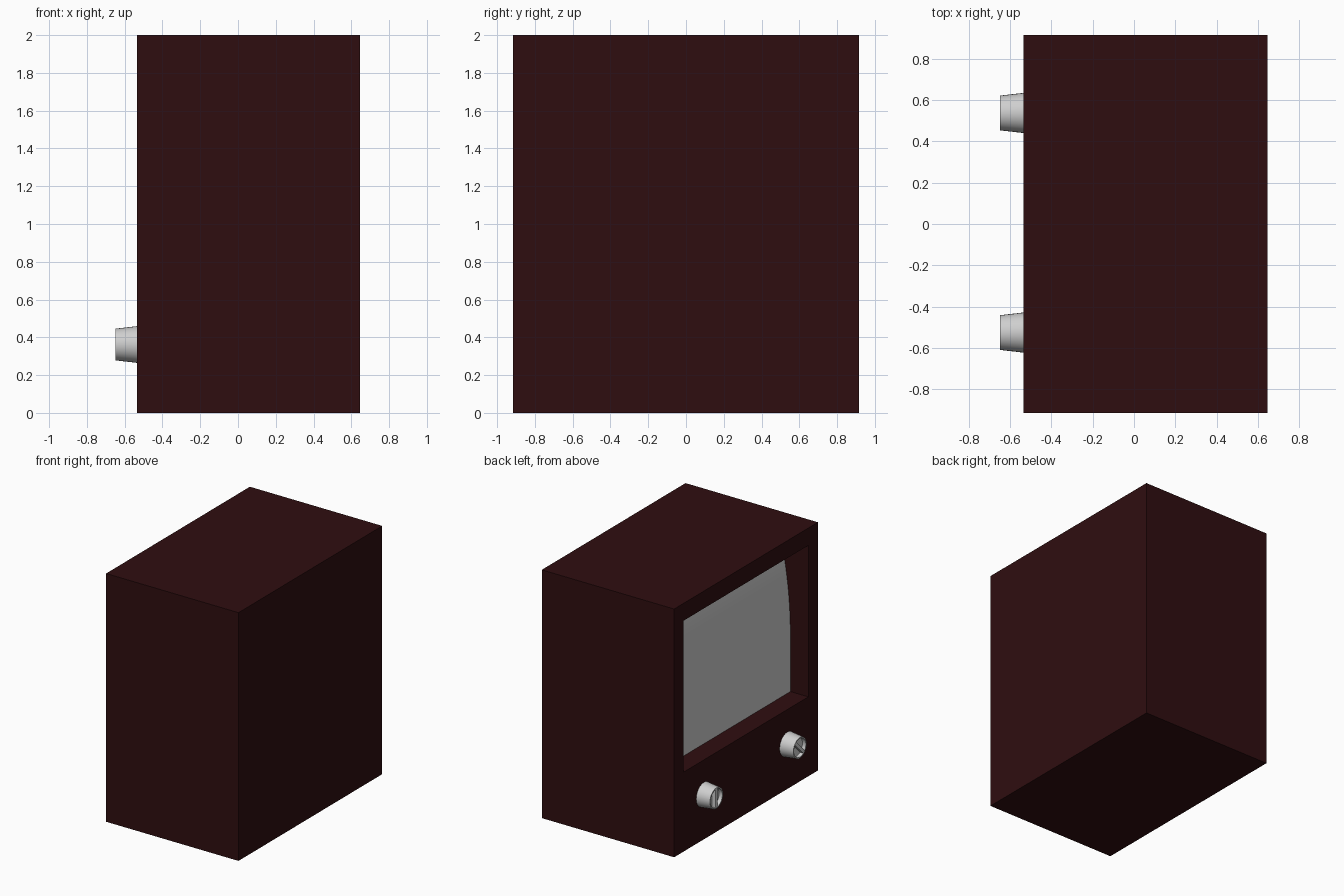
import bpy, bmesh, math
from mathutils import Matrix, Vector

if "Cube" in bpy.data.objects:
    bpy.data.objects.remove(bpy.data.objects["Cube"])

FRONT_X = -0.535          # cabinet face that carries the screen


def material(name, rgb):
    m = bpy.data.materials.new(name)
    m.diffuse_color = (*rgb, 1)
    m.use_nodes = True
    m.node_tree.nodes["Principled BSDF"].inputs["Base Color"].default_value = m.diffuse_color
    return m


MAROON = material("dark maroon", (0.028, 0.0042, 0.005))
GREY = material("light grey", (0.62, 0.62, 0.62))


def finish(bm, name, mat, smooth=False):
    bmesh.ops.recalc_face_normals(bm, faces=bm.faces)
    mesh = bpy.data.meshes.new(name)
    bm.to_mesh(mesh)
    bm.free()
    mesh.materials.append(mat)
    ob = bpy.data.objects.new(name, mesh)
    bpy.context.collection.objects.link(ob)
    if smooth:
        bpy.context.view_layer.objects.active = ob
        ob.select_set(True)
        bpy.ops.object.shade_smooth_by_angle(angle=math.radians(30))
        ob.select_set(False)
    return ob


# Cabinet: a box with a deep rectangular opening in its -x face
bm = bmesh.new()
bmesh.ops.create_cube(bm, size=1, matrix=Matrix.Translation((0.055, 0, 1)) @ Matrix.Diagonal((1.18, 1.83, 2, 1)))
bm.normal_update()
face = min(bm.faces, key=lambda f: f.calc_center_median().x)
bmesh.ops.inset_region(bm, faces=[face], thickness=0.12)
for v in face.verts:
    v.co = (FRONT_X, math.copysign(0.793, v.co.y), 1.86 if v.co.z > 1 else 0.64)
wall = bmesh.ops.extrude_discrete_faces(bm, faces=[face])["faces"][0]
for v in wall.verts:
    v.co.x += 0.32
finish(bm, "cabinet", MAROON)

# Screen: upright below, curving gently backwards towards the top
bm = bmesh.new()
rows = []
for i in range(17):
    z = 0.64 + 1.22 * i / 16
    t = max(0, (z - 1.1) / 0.76)
    x = FRONT_X + 0.16 + 0.085 * t ** 2
    rows.append([bm.verts.new((x, y, z)) for y in (-0.793, 0.793)])
for a, b in zip(rows, rows[1:]):
    bm.faces.new((a[0], a[1], b[1], b[0]))
screen = finish(bm, "screen", GREY, True)
# make the sheet face outwards
if screen.data.polygons[0].normal.x > 0:
    screen.data.flip_normals()


# Knobs: tapered drums with a dished end and a grip bar across it
def knob(name, y, angle):
    place = Matrix.Translation((FRONT_X, y, 0.362)) @ Matrix.Rotation(-math.pi / 2, 4, 'Y')
    bm = bmesh.new()
    bmesh.ops.create_cone(bm, cap_ends=True, segments=32, radius1=0.097, radius2=0.084,
                          depth=0.113, matrix=Matrix.Translation((0, 0, 0.0565)))
    bm.normal_update()
    end = max(bm.faces, key=lambda f: f.calc_center_median().z)
    bmesh.ops.inset_region(bm, faces=[end], thickness=0.009)
    dish = bmesh.ops.extrude_discrete_faces(bm, faces=[end])["faces"][0]
    for v in dish.verts:
        v.co.z -= 0.03
    bmesh.ops.transform(bm, matrix=place, verts=bm.verts)
    finish(bm, name, GREY, True)
    bm = bmesh.new()
    bmesh.ops.create_cube(bm, size=1, matrix=place @ Matrix.Rotation(angle, 4, 'Z')
                          @ Matrix.Translation((0, 0, 0.096)) @ Matrix.Diagonal((0.15, 0.024, 0.032, 1)))
    finish(bm, name + "_grip", GREY)


knob("left_knob", 0.537, 0)
knob("right_knob", -0.525, math.radians(45))
